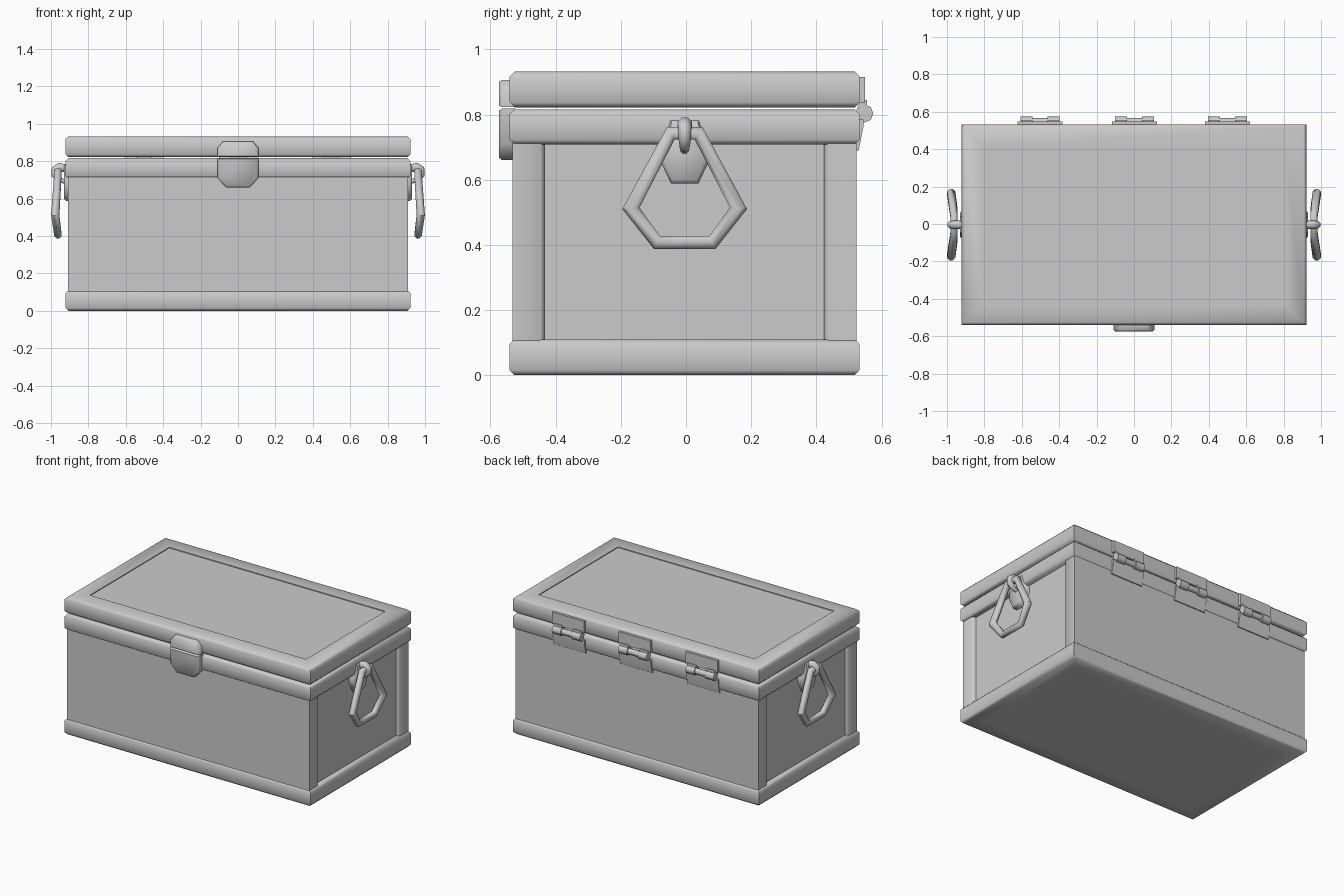
import bpy, bmesh, math
from mathutils import Vector

if "Cube" in bpy.data.objects:
    bpy.data.objects.remove(bpy.data.objects["Cube"])

CY = -0.004          # depth centre of the box
HX, HY = 0.922, 0.537  # half size of the trims


def finish(name, bm, angle=50):
    bmesh.ops.recalc_face_normals(bm, faces=bm.faces)
    me = bpy.data.meshes.new(name)
    bm.to_mesh(me)
    bm.free()
    ob = bpy.data.objects.new(name, me)
    bpy.context.collection.objects.link(ob)
    bpy.ops.object.select_all(action='DESELECT')
    ob.select_set(True)
    bpy.context.view_layer.objects.active = ob
    bpy.ops.object.shade_smooth_by_angle(angle=math.radians(angle))
    return ob


def bridge(bm, rings, closed):
    n = len(rings[0])
    for i in range(len(rings) if closed else len(rings) - 1):
        a, b = rings[i], rings[(i + 1) % len(rings)]
        for j in range(n):
            k = (j + 1) % n
            bm.faces.new((a[j], a[k], b[k], b[j]))
    if not closed:
        bm.faces.new(rings[0])
        bm.faces.new(rings[-1])


def frame(name, z0, z1, width, ch=0.015):
    """Mitred rectangular frame with chamfered outer edges."""
    prof = [(0, z0 + ch), (0, z1 - ch), (ch, z1), (width, z1), (width, z0), (ch, z0)]
    bm = bmesh.new()
    rings = [[bm.verts.new((sx * (HX - o), CY + sy * (HY - o), z)) for o, z in prof]
             for sx, sy in ((-1, -1), (1, -1), (1, 1), (-1, 1))]
    bridge(bm, rings, True)
    return finish(name, bm)


def prism(name, pts, axis, a, b, inset=0.0):
    """Extrude a 2D outline along an axis; inset shrinks the far end as a chamfer."""
    c = sum((Vector(p) for p in pts), Vector((0, 0))) / len(pts)

    def co(p, t):
        return {'x': (t, *p), 'y': (p[0], t, p[1]), 'z': (*p, t)}[axis]
    steps = [(a, 0), (b, 0)]
    if inset:
        d = math.copysign(inset, b - a)
        steps = [(a, 0), (b - d, 0), (b, inset)]
    bm = bmesh.new()
    rings = []
    for t, ins in steps:
        ring = []
        for p in pts:
            v = Vector(p)
            v -= (v - c).normalized() * ins
            ring.append(bm.verts.new(co(tuple(v), t)))
        rings.append(ring)
    bridge(bm, rings, False)
    return finish(name, bm)


def box(name, x0, x1, y0, y1, z0, z1):
    return prism(name, [(x0, y0), (x1, y0), (x1, y1), (x0, y1)], 'z', z0, z1)


def tube(name, pts, radii, flat, closed, sides=8):
    """Mitred tube along a path; flat is the direction out of the path's plane."""
    P = [Vector(p) for p in pts]
    n = len(P)
    bm = bmesh.new()
    rings = []
    for i, p in enumerate(P):
        prev = P[i - 1] if closed or i else None
        nxt = P[(i + 1) % n] if closed or i < n - 1 else None
        d0 = (p - prev).normalized() if prev else (nxt - p).normalized()
        d1 = (nxt - p).normalized() if nxt else d0
        t = (d0 + d1).normalized()
        f = Vector(flat)
        side = t.cross(f).normalized()
        m = 1 / max(0.5, t.dot(d1))
        r = radii[i]
        rings.append([bm.verts.new(p + side * r * m * math.cos(q) + f * r * math.sin(q))
                      for q in (math.tau * (k + 0.5) / sides for k in range(sides))])
    bridge(bm, rings, closed)
    return finish(name, bm)


# Trims and flat panels
frame("bottom_trim", 0, 0.11, 0.11)
box("floor", -0.83, 0.83, -0.44, 0.432, 0.0, 0.10)
frame("rim_trim", 0.708, 0.816, 0.11)
frame("lid_frame", 0.822, 0.932, 0.112)
box("lid_panel", -0.812, 0.812, -0.431, 0.423, 0.83, 0.926)

# Front and back boards, whose ends form the corner posts
for name, yo, yi in (("front_board", -0.532, -0.434), ("back_board", 0.523, 0.424)):
    k = 0.012 if yi < 0 else -0.012
    prism(name, [(-0.91, yo), (0.91, yo), (0.91, yi - k), (0.898, yi),
                 (-0.898, yi), (-0.91, yi - k)], 'z', 0.10, 0.715)

# Latch
prism("latch_upper", [(-0.11, 0.823), (0.11, 0.823), (0.11, 0.87), (0.08, 0.906),
                      (-0.08, 0.906), (-0.11, 0.87)], 'y', -0.53, -0.574, 0.01)
prism("latch_lower", [(-0.11, 0.818), (0.11, 0.818), (0.11, 0.71), (0.065, 0.66),
                      (-0.065, 0.66), (-0.11, 0.71)], 'y', -0.525, -0.574, 0.01)

# Hinges
for i, cx in enumerate((-0.502, 0.003, 0.5)):
    box(f"hinge_leaf_upper_{i}", cx - 0.12, cx + 0.12, 0.525, 0.549, 0.835, 0.915)
    prism(f"hinge_leaf_lower_{i}", [(0.515, 0.69), (0.53, 0.69), (0.545, 0.765),
                                    (0.545, 0.785), (0.52, 0.785)], 'x', cx - 0.12, cx + 0.12)
    for part, x0, x1, r in (("left", -0.105, -0.04, 0.028), ("middle", -0.04, 0.04, 0.02),
                            ("right", 0.04, 0.105, 0.028)):
        circ = [(0.547 + r * math.cos(q), 0.803 + r * math.sin(q))
                for q in (math.tau * k / 8 for k in range(8))]
        prism(f"hinge_barrel_{part}_{i}", circ, 'x', cx + x0, cx + x1)
    for part, x0 in (("left", -0.105), ("right", 0.04)):
        box(f"hinge_web_{part}_{i}", cx + x0, cx + x0 + 0.065, 0.53, 0.555, 0.80, 0.845)

# Side panels, mounts, hooks and drop handles
half = [(0.043, 0.742, 0.962), (0.165, 0.512, 0.977), (0.085, 0.407, 0.963)]
loop = half + [(-y, z, x) for y, z, x in reversed(half)]
hook = [(0.90, 0.758), (0.955, 0.768), (0.976, 0.755), (0.978, 0.725), (0.955, 0.70), (0.925, 0.69)]
for side, s in (("right", 1), ("left", -1)):
    xs = sorted((0.80 * s, 0.888 * s))
    box(f"side_panel_{side}", *xs, -0.45, 0.44, 0.10, 0.715)
    prism(f"handle_mount_{side}", [(y + CY, z) for y, z in (
        (-0.042, 0.588), (0.042, 0.588), (0.076, 0.66), (0.076, 0.69), (0.045, 0.785),
        (-0.045, 0.785), (-0.076, 0.69), (-0.076, 0.66))], 'x', 0.87 * s, 0.93 * s, 0.012)
    tube(f"handle_hook_{side}", [(x * s, CY, z) for x, z in hook],
         (0.022, 0.024, 0.022, 0.02, 0.016, 0.012), (0, 1, 0), False)
    tube(f"handle_ring_{side}", [(x * s, y + CY, z) for y, z, x in loop],
         [0.021, 0.024, 0.021] * 2, (1, 0, 0), True)
